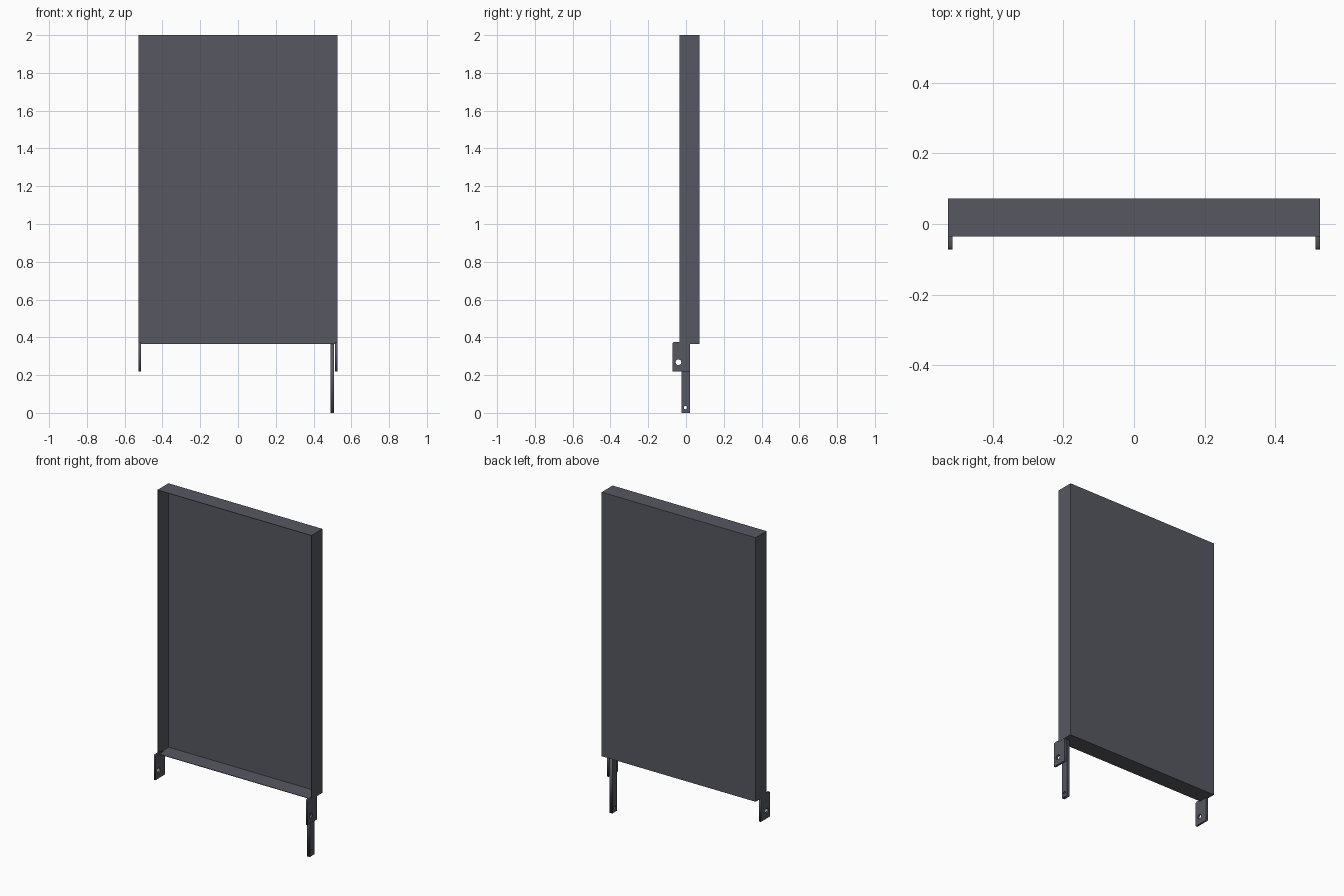
import bpy, bmesh, math
from mathutils import Vector

if "Cube" in bpy.data.objects:
    bpy.data.objects.remove(bpy.data.objects["Cube"])

steel = bpy.data.materials.new("dark grey steel")
steel.diffuse_color = (0.095, 0.098, 0.12, 1)
steel.use_nodes = True
steel.node_tree.nodes["Principled BSDF"].inputs["Base Color"].default_value = steel.diffuse_color

X, Y0, Y1, Z0, Z1, T = 0.527, -0.035, 0.072, 0.365, 2.0, 0.003


def box(name, x0, x1, y0, y1, z0, z1):
    bm = bmesh.new()
    bmesh.ops.create_cube(bm, size=1)
    for v in bm.verts:
        v.co = Vector(((x0 + x1) / 2 + v.co.x * (x1 - x0),
                       (y0 + y1) / 2 + v.co.y * (y1 - y0),
                       (z0 + z1) / 2 + v.co.z * (z1 - z0)))
    me = bpy.data.meshes.new(name)
    bm.to_mesh(me)
    bm.free()
    me.materials.append(steel)
    ob = bpy.data.objects.new(name, me)
    bpy.context.collection.objects.link(ob)
    return ob


def plate(name, x, thick, outline, hole, r):
    """Flat plate in the y-z plane with one round hole."""
    cu = bpy.data.curves.new(name, 'CURVE')
    cu.dimensions = '2D'
    cu.fill_mode = 'BOTH'
    cu.extrude = thick / 2
    ring = [(hole[0] + r * math.cos(i * math.tau / 20),
             hole[1] + r * math.sin(i * math.tau / 20)) for i in range(20)]
    for pts in (outline, ring):
        s = cu.splines.new('POLY')
        s.points.add(len(pts) - 1)
        for p, (a, b) in zip(s.points, pts):
            p.co = (a, b, 0, 1)
        s.use_cyclic_u = True
    cu.materials.append(steel)
    ob = bpy.data.objects.new(name, cu)
    ob.location.x = x
    ob.rotation_euler = (math.pi / 2, 0, math.pi / 2)
    bpy.context.collection.objects.link(ob)
    bpy.ops.object.select_all(action='DESELECT')
    ob.select_set(True)
    bpy.context.view_layer.objects.active = ob
    bpy.ops.object.convert(target='MESH')
    return ob


# Shallow sheet tray, open to the front
box("back_sheet", -X, X, Y1 - T, Y1, Z0, Z1)
box("top_flange", -X, X, Y0, Y1 - T, Z1 - T, Z1)
box("bottom_flange", -X, X, Y0, Y1 - T, Z0, Z0 + T)
for side, s in (("left", -1), ("right", 1)):
    xa, xb = sorted((s * (X - T), s * X))
    box(side + "_flange", xa, xb, Y0, Y1 - T, Z0 + T, Z1 - T)
    # Hinge tabs with pivot hole and clipped top front corner
    plate(side + "_hinge_tab", s * (X - 0.0065), 0.012,
          [(-0.072, 0.22), (0.02, 0.22), (0.02, 0.366), (-0.03, 0.375),
           (-0.066, 0.375), (-0.072, 0.369)], (-0.04, 0.268), 0.015)

# Single locking leg beside the right tab
plate("locking_leg", 0.5, 0.018,
      [(-0.025, 0), (0.02, 0), (0.02, Z0), (-0.025, Z0)], (-0.003, 0.028), 0.009)
